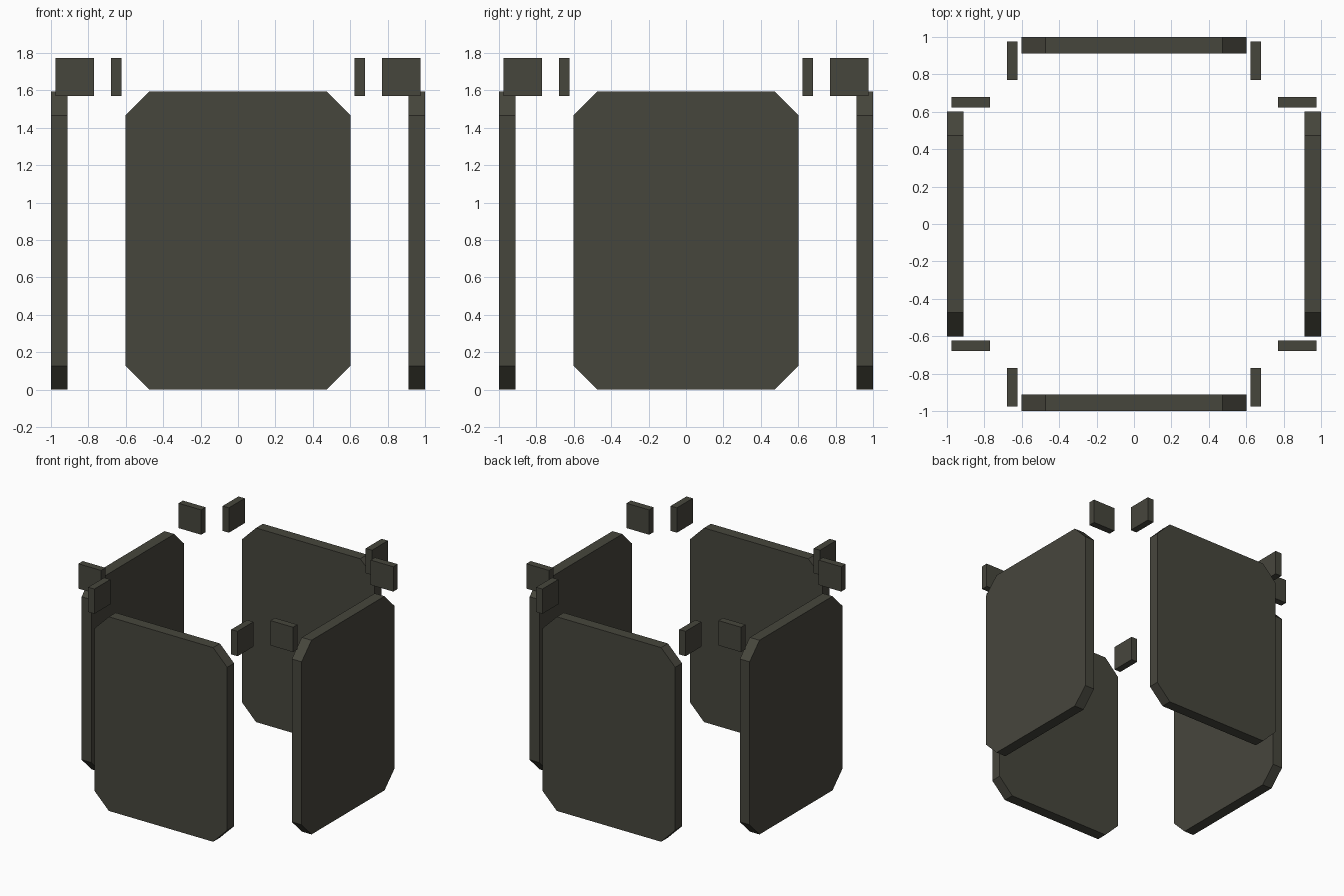
import bpy, bmesh, math
from mathutils import Matrix

if "Cube" in bpy.data.objects:
    bpy.data.objects.remove(bpy.data.objects["Cube"])

mat = bpy.data.materials.new("dark_olive")
mat.diffuse_color = (0.062, 0.061, 0.046, 1)
mat.use_nodes = True
mat.node_tree.nodes["Principled BSDF"].inputs["Base Color"].default_value = mat.diffuse_color


def prism(name, profile, y0, y1, turn):
    """Extrude an x-z profile from y0 to y1, then turn it about z."""
    bm = bmesh.new()
    face = bm.faces.new([bm.verts.new((x, y0, z)) for x, z in profile])
    ext = bmesh.ops.extrude_face_region(bm, geom=[face])["geom"]
    verts = [v for v in ext if isinstance(v, bmesh.types.BMVert)]
    bmesh.ops.translate(bm, verts=verts, vec=(0, y1 - y0, 0))
    bm.transform(Matrix.Rotation(turn, 4, 'Z'))
    bmesh.ops.recalc_face_normals(bm, faces=bm.faces)
    mesh = bpy.data.meshes.new(name)
    bm.to_mesh(mesh)
    bm.free()
    mesh.materials.append(mat)
    obj = bpy.data.objects.new(name, mesh)
    bpy.context.collection.objects.link(obj)


# Wall panel outline with cut corners
W, H, C = 0.602, 1.595, 0.128
panel = [(-W + C, 0), (W - C, 0), (W, C), (W, H - C),
         (W - C, H), (-W + C, H), (-W, H - C), (-W, C)]

# Small square corner tab outline
A, B, Z0, Z1 = 0.77, 0.976, 1.57, 1.774
tab = [(A, Z0), (B, Z0), (B, Z1), (A, Z1)]
tab_mirrored = [(-x, z) for x, z in tab]

# Each side: one wall panel and a pair of tabs
for i, side in enumerate(("front", "right", "back", "left")):
    turn = i * math.pi / 2
    prism(side + "_panel", panel, -1.0, -0.911, turn)
    prism(side + "_tab_a", tab, -0.679, -0.622, turn)
    prism(side + "_tab_b", tab_mirrored, -0.679, -0.622, turn)
